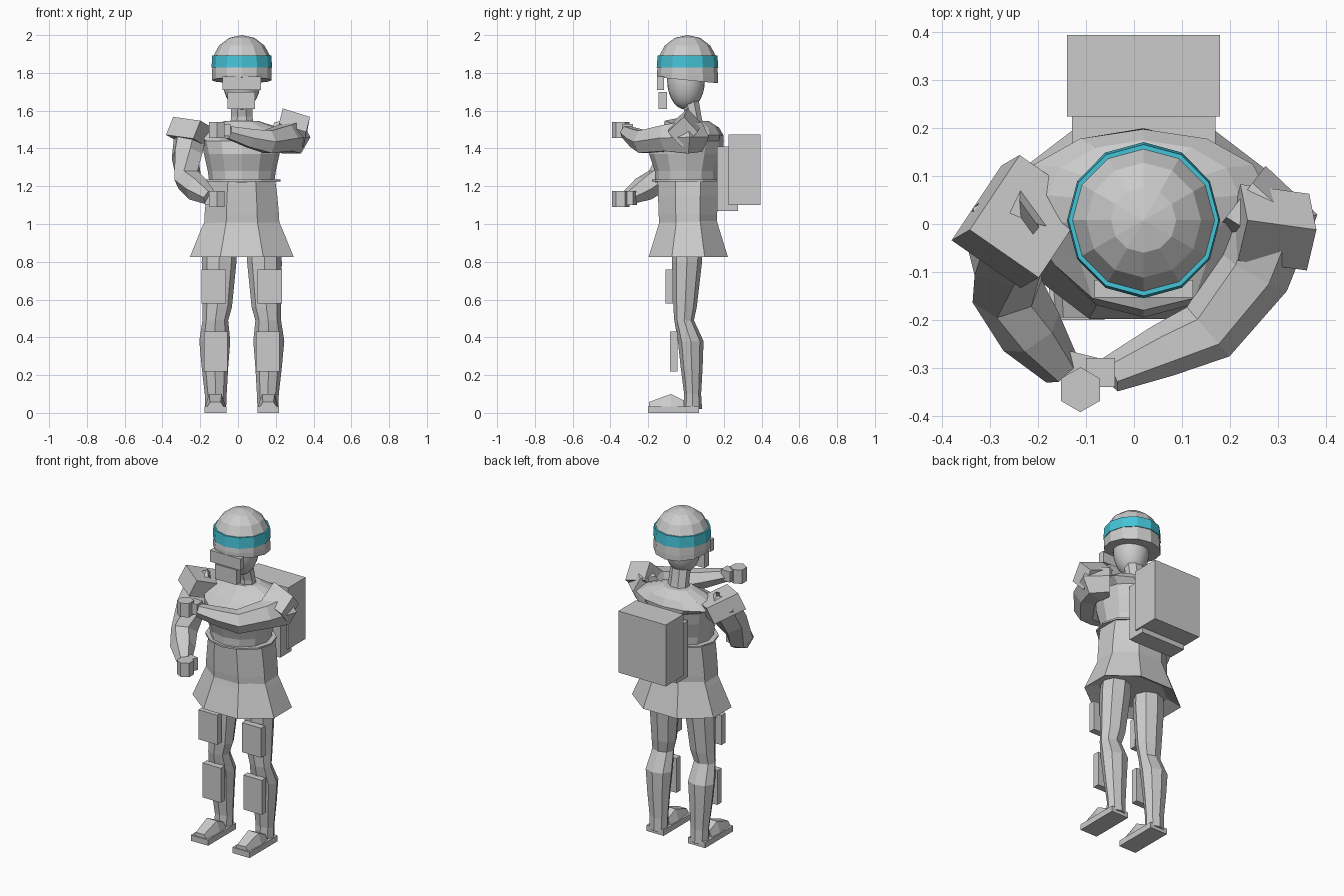
import bpy, bmesh, math
from mathutils import Vector

CX = 0.02  # mirror plane of the figure


def material(name, rgb):
    m = bpy.data.materials.new(name)
    m.diffuse_color = (*rgb, 1)
    return m


GREY = material("light_grey", (0.6, 0.6, 0.6))
TEAL = material("teal", (0.06, 0.55, 0.68))


def finish(name, bm, mat=GREY):
    bmesh.ops.recalc_face_normals(bm, faces=bm.faces)
    me = bpy.data.meshes.new(name)
    bm.to_mesh(me)
    bm.free()
    me.materials.append(mat)
    ob = bpy.data.objects.new(name, me)
    bpy.context.collection.objects.link(ob)
    return ob


def skin(name, rings, mat=GREY):
    """Join equal-length rings of points into a closed shell."""
    bm = bmesh.new()
    vs = [[bm.verts.new(p) for p in r] for r in rings]
    n = len(vs[0])
    for a, b in zip(vs, vs[1:]):
        for i in range(n):
            j = (i + 1) % n
            bm.faces.new((a[i], a[j], b[j], b[i]))
    bm.faces.new(vs[0])
    bm.faces.new(vs[-1])
    return finish(name, bm, mat)


def loft(name, sections, n=8, turn=0.0, mat=GREY):
    """Sections: (x, y, z, rx, ry[, tilt])."""
    rings = []
    for x, y, z, rx, ry, *tilt in sections:
        t = tilt[0] if tilt else 0
        angles = [2 * math.pi * (i + turn) / n for i in range(n)]
        rings.append([(x + rx * math.cos(a), y + ry * math.sin(a),
                       z + t * math.sin(a)) for a in angles])
    return skin(name, rings, mat)


def tube(name, points, n=6):
    """Tapered tube along points: (x, y, z, radius)."""
    pos = [Vector(p[:3]) for p in points]
    rings = []
    for i, p in enumerate(pos):
        d = (pos[min(i + 1, len(pos) - 1)] - pos[max(i - 1, 0)]).normalized()
        ref = Vector((0.6, -0.8, 0)) if abs(d.z) > 0.75 else Vector((0, 0, 1))
        u = d.cross(ref).normalized()
        v = d.cross(u)
        r = points[i][3]
        rings.append([p + r * (u * math.cos(a) + v * math.sin(a))
                      for a in (2 * math.pi * k / n for k in range(n))])
    return skin(name, rings)


def slab(name, corner, u, v, w):
    """Box from one corner and three edge vectors."""
    c, u, v, w = map(Vector, (corner, u, v, w))
    return skin(name, [[c, c + u, c + u + v, c + v],
                       [c + w, c + u + w, c + u + v + w, c + v + w]])


def box(name, x0, x1, y0, y1, z0, z1):
    return slab(name, (x0, y0, z0), (x1 - x0, 0, 0), (0, y1 - y0, 0), (0, 0, z1 - z0))


# Helmet with tilted brim, and its coloured band
HY = 0.008
loft("helmet", [(CX, HY, 1.761, 0.158, 0.162, -0.016), (CX, HY, 1.79, 0.158, 0.162, -0.012),
                (CX, HY, 1.83, 0.156, 0.158), (CX, HY, 1.89, 0.15, 0.15),
                (CX, HY, 1.945, 0.12, 0.12), (CX, HY, 1.985, 0.068, 0.068),
                (CX, HY, 2.0, 0.002, 0.002)], 12)
loft("helmet_band", [(CX, HY, 1.828, 0.16, 0.163), (CX, HY, 1.893, 0.157, 0.158)], 12, mat=TEAL)

# Smooth head, neck and face plates
bm = bmesh.new()
bmesh.ops.create_uvsphere(bm, u_segments=24, v_segments=14, radius=1)
for v in bm.verts:
    v.co = (CX + v.co.x * 0.1, v.co.y * 0.1, 1.76 + v.co.z * 0.155)
for f in bm.faces:
    f.smooth = True
finish("head", bm)
loft("neck", [(CX, 0.05, 1.46, 0.07, 0.06), (CX, 0.04, 1.57, 0.062, 0.045),
              (CX, 0.02, 1.66, 0.06, 0.05)], 8, 0.5)
box("eye_plate", -0.083, 0.123, -0.153, -0.117, 1.71, 1.78)
box("mouth_plate", -0.055, 0.09, -0.145, -0.1, 1.61, 1.70)

# Upper body, belt, waist with flared skirt
loft("torso", [(CX, 0, 1.22, 0.172, 0.165), (CX, 0, 1.28, 0.18, 0.165),
               (CX, 0, 1.37, 0.2, 0.195), (CX, 0.01, 1.44, 0.215, 0.19),
               (CX, 0.05, 1.47, 0.265, 0.148), (CX, 0.06, 1.51, 0.2, 0.115),
               (CX, 0.05, 1.545, 0.09, 0.07)], 12)
loft("belt", [(CX, 0, 1.225, 0.205, 0.18), (CX, 0, 1.235, 0.205, 0.18)], 12)
k = 1 / math.cos(math.pi / 8)
loft("waist", [(CX, 0.01, z, rx * k, ry * k) for z, rx, ry in
               [(0.98, 0.2, 0.15), (1.05, 0.197, 0.155), (1.15, 0.188, 0.158),
                (1.225, 0.178, 0.16)]], 8, 0.5)
loft("skirt", [(CX, 0.012, z, rx * k, ry * k) for z, rx, ry in
               [(0.86, 0.2, 0.15), (0.825, 0.275, 0.21), (0.98, 0.212, 0.162),
                (1.04, 0.185, 0.145)]], 8, 0.5)

# Legs, feet and strapped guards
for side, s in (("right", -1), ("left", 1)):
    def lx(d):
        return CX + s * d
    loft(side + "_leg", [(lx(0.138), 0.035, 0.02, 0.055, 0.05), (lx(0.138), 0.035, 0.10, 0.058, 0.045),
                         (lx(0.142), 0.03, 0.24, 0.07, 0.058), (lx(0.143), 0.025, 0.38, 0.082, 0.068),
                         (lx(0.14), -0.01, 0.49, 0.068, 0.052), (lx(0.13), -0.005, 0.56, 0.078, 0.062),
                         (lx(0.12), 0.005, 0.8, 0.092, 0.08), (lx(0.115), 0.01, 0.92, 0.085, 0.08)], 8)
    box(side + "_sole", lx(0.14) - 0.058, lx(0.14) + 0.058, -0.2, 0.07, 0, 0.035)
    skin(side + "_shoe", [[(lx(0.14) + a * w, y, z) for a, z in
                           ((-1, 0.03), (1, 0.03), (0.6, h), (-0.6, h))]
                          for y, w, h in ((-0.195, 0.046, 0.058), (-0.08, 0.056, 0.1),
                                          (-0.01, 0.05, 0.065))])
    box(side + "_thigh_guard", lx(0.148) - 0.064, lx(0.148) + 0.064, -0.108, -0.068, 0.58, 0.76)
    box(side + "_shin_guard", lx(0.138) - 0.062, lx(0.138) + 0.062, -0.085, -0.045, 0.22, 0.43)

# Backpack with mounting frame
box("backpack", -0.14, 0.18, 0.225, 0.395, 1.1, 1.475)
box("backpack_frame", -0.13, 0.17, 0.165, 0.275, 1.07, 1.41)

# Bent arms
tube("right_arm", [(-0.2, 0.04, 1.5, 0.06), (-0.255, 0.0, 1.46, 0.09), (-0.27, -0.06, 1.36, 0.085),
                   (-0.265, -0.14, 1.235, 0.076), (-0.215, -0.225, 1.185, 0.07),
                   (-0.15, -0.305, 1.14, 0.042)])
tube("left_arm", [(0.22, 0.05, 1.46, 0.09), (0.285, 0.0, 1.46, 0.1), (0.25, -0.1, 1.455, 0.08),
                  (0.155, -0.225, 1.435, 0.068), (0.06, -0.265, 1.455, 0.056),
                  (-0.05, -0.315, 1.485, 0.038)])
# Gripping hands, one above the other
for name, z in (("right_hand", 1.09), ("left_hand", 1.455)):
    loft(name, [(-0.112, -0.346, z, 0.047, 0.047), (-0.112, -0.346, z + 0.085, 0.047, 0.047)], 6, 0.5)
slab("right_wrist", (-0.175, -0.31, 1.1), (0.08, -0.02, 0), (0.02, 0.05, 0), (0, 0, 0.075))
slab("left_wrist", (-0.1, -0.34, 1.465), (0.06, 0.0, 0), (0, 0.06, 0), (0, 0, 0.065))

# Tilted shoulder guards
slab("right_shoulder_guard", (-0.343, -0.012, 1.567),
     (0.144, -0.1, -0.02), (0.104, 0.156, -0.06), (-0.038, -0.022, -0.095))
slab("left_shoulder_guard", (0.237, 0.008, 1.612),
     (0.144, -0.02, -0.045), (-0.015, 0.075, -0.08), (-0.02, -0.085, -0.08))
